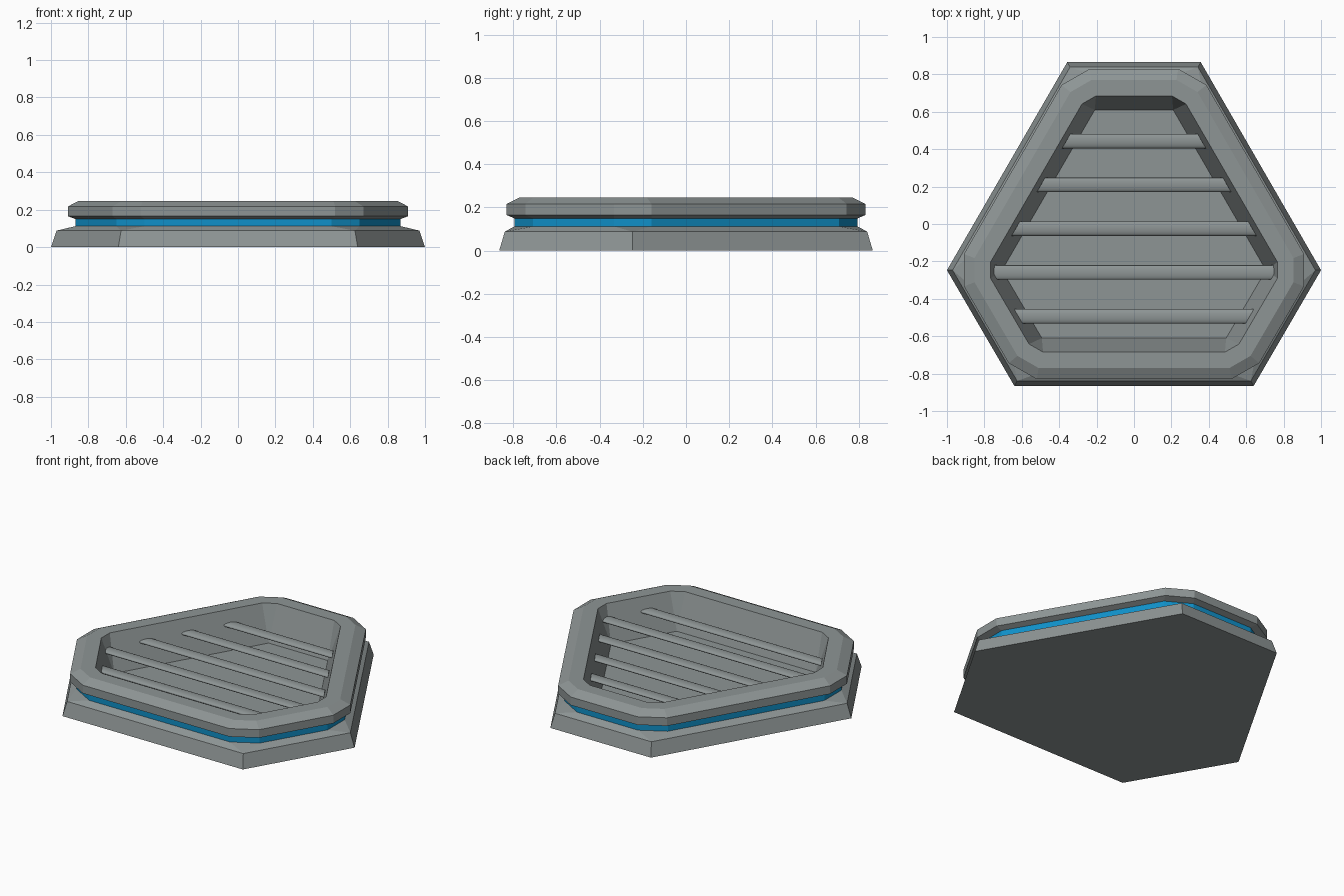
import bpy, bmesh, math

if "Cube" in bpy.data.objects:
    bpy.data.objects.remove(bpy.data.objects["Cube"])

def material(name, rgb):
    m = bpy.data.materials.new(name)
    m.diffuse_color = (*rgb, 1)
    m.use_nodes = True
    m.node_tree.nodes["Principled BSDF"].inputs["Base Color"].default_value = m.diffuse_color
    return m

GREY = material("warm_grey_metal", (0.27, 0.30, 0.30))
BLUE = material("bright_blue", (0.005, 0.28, 0.58))
T30, S60, T60 = math.tan(math.pi / 6), math.sin(math.pi / 3), math.tan(math.pi / 3)

def outline(d, cut):
    """Six-sided plan inset by d, corners trimmed by cut along each side (12 points)."""
    y = 0.865 - d
    right = [(0.64 - d * T30, -y), (1 - d / S60, -0.247), (0.357 - d * T30, y)]
    hexa = right + [(-x, yy) for x, yy in reversed(right)]
    pts = []
    for i, (x, yy) in enumerate(hexa):
        for nx, ny in (hexa[i - 1], hexa[(i + 1) % 6]):
            k = cut / math.hypot(nx - x, ny - yy)
            pts.append((x + (nx - x) * k, yy + (ny - yy) * k))
    return pts

def finish(name, bm, mat):
    bmesh.ops.remove_doubles(bm, verts=bm.verts, dist=1e-4)
    mesh = bpy.data.meshes.new(name)
    bm.to_mesh(mesh)
    bm.free()
    mesh.materials.append(mat)
    ob = bpy.data.objects.new(name, mesh)
    bpy.context.collection.objects.link(ob)
    return ob

def loft(name, levels, mat, cap_start=False, cap_end=False):
    """Skin stacked outlines given as (inset, corner cut, z)."""
    bm = bmesh.new()
    rings = [[bm.verts.new((x, y, z)) for x, y in outline(d, c)] for d, c, z in levels]
    for a, b in zip(rings, rings[1:]):
        for i in range(12):
            j = (i + 1) % 12
            bm.faces.new((a[i], a[j], b[j], b[i]))
    if cap_start:
        bm.faces.new(rings[0][::-1])
    if cap_end:
        bm.faces.new(rings[-1])
    return finish(name, bm, mat)

# Base plinth, recessed blue band, and raised frame with its sunken tray
loft("base", [(0, 0, 0), (0.026, 0, 0.088), (0.07, 0.1, 0.112)], GREY, cap_start=True)
loft("blue_band", [(0.07, 0.1, 0.112), (0.07, 0.1, 0.15)], BLUE)
loft("frame_and_tray", [(0.07, 0.1, 0.15), (0.035, 0.1, 0.165), (0.035, 0.1, 0.217),
                        (0.095, 0.075, 0.247), (0.18, 0.05, 0.247), (0.255, 0, 0.02)],
     GREY, cap_end=True)

# Rounded slats, ends angled to follow the tray walls
def half_width(y, d):
    return min(1 - d / S60 - abs(y + 0.247) / T60, 0.755)

for n in range(5):
    yc = 0.443 - 0.234 * n
    bm = bmesh.new()
    ends = []
    for side in (-1, 1):
        ring = []
        for k in range(16):
            a = math.tau * k / 16
            y = yc + 0.039 * math.cos(a)
            ring.append(bm.verts.new((side * half_width(y, 0.207), y, 0.163 + 0.014 * math.sin(a))))
        ends.append(ring)
    a, b = ends
    for i in range(16):
        j = (i + 1) % 16
        bm.faces.new((a[i], b[i], b[j], a[j])).smooth = True
    bm.faces.new(a)
    bm.faces.new(b[::-1])
    bmesh.ops.recalc_face_normals(bm, faces=bm.faces)
    finish(f"slat_{n + 1}", bm, GREY)
